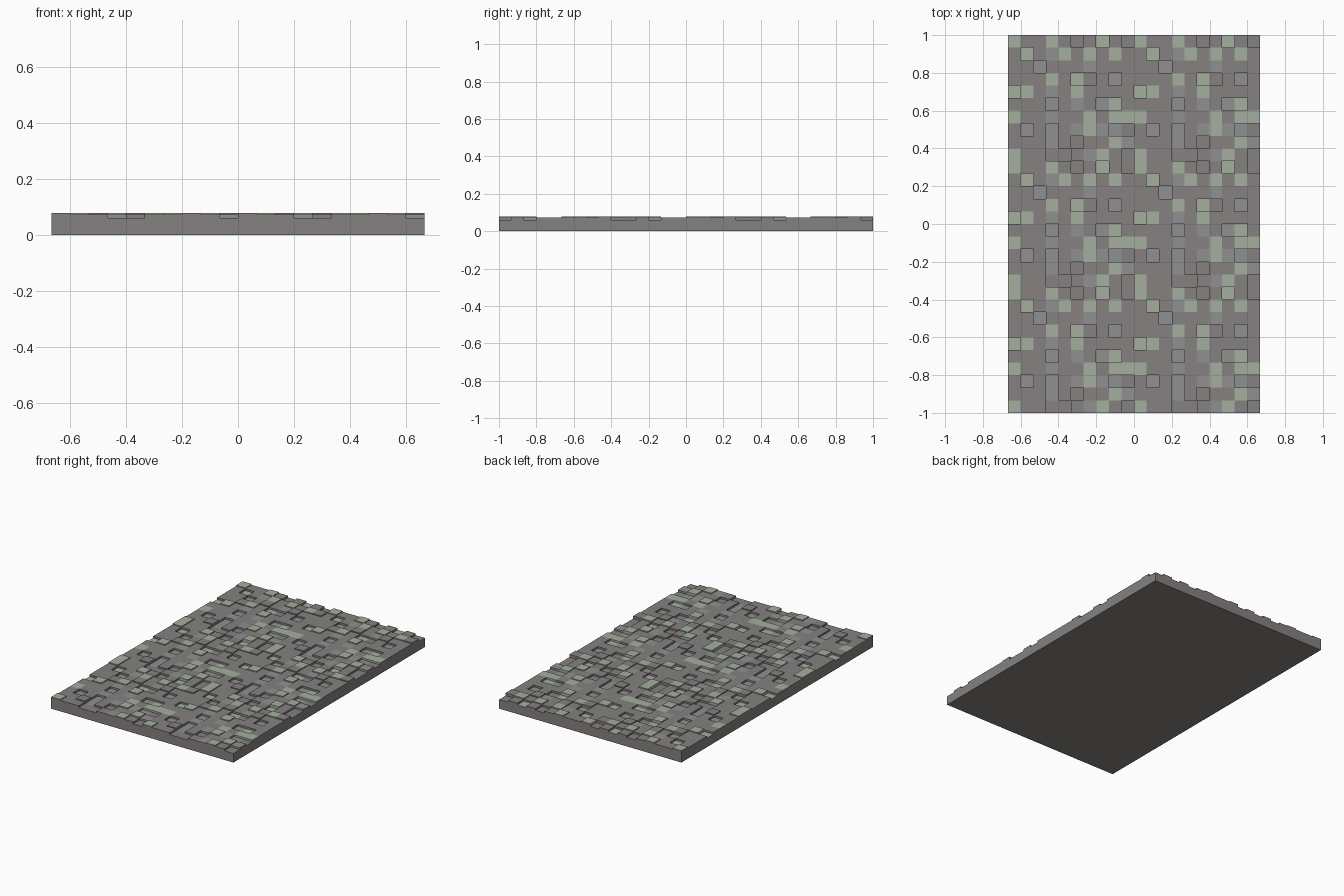
import bpy, bmesh

if "Cube" in bpy.data.objects:
    bpy.data.objects.remove(bpy.data.objects["Cube"])

# Repeating 10 x 10 tile of worn cobbles, back row first
# . stone   g pale stone   h raised stone   G raised moss   m flush moss
# o stone pit   # pale pit   P moss pit
PATTERN = [
    "G..G.o.P.o",
    ".P.gG.G.Gh",
    "..#.h.gh..",
    "..hG.Po.#.",
    "PG.g.G....",
    "...#.g.#P.",
    "m..g..m.mm",
    ".#.#.gGg#o",
    "..h#.o..Gg",
    "G..oo.gG.o",
]
HEIGHT = {'.': 0.072, 'g': 0.072, 'h': 0.078, 'G': 0.078, 'm': 0.072,
          'o': 0.06, '#': 0.06, 'P': 0.06}
COLOUR = {'.': 0, 'o': 0, 'h': 0, 'g': 1, '#': 1, 'G': 2, 'm': 2, 'P': 2}
COLS, ROWS = 20, 30
S = 2.0 / ROWS


def cell(c, r):
    return PATTERN[r % 10][c % 10]


def height(c, r):
    if 0 <= c < COLS and 0 <= r < ROWS:
        return HEIGHT[cell(c, r)]
    return 0.0


bm = bmesh.new()


def quad(points, mat):
    f = bm.faces.new([bm.verts.new(p) for p in points])
    f.material_index = mat


for r in range(ROWS):
    for c in range(COLS):
        x0, y1 = (c - COLS / 2) * S, 1 - r * S
        x1, y0 = x0 + S, y1 - S
        h, mat = height(c, r), COLOUR[cell(c, r)]
        # top of the cobble
        quad([(x0, y0, h), (x1, y0, h), (x1, y1, h), (x0, y1, h)], mat)
        # walls down to any lower neighbour or to the ground at the rim
        sides = [((x0, y0), (x1, y0), 0, 1), ((x1, y0), (x1, y1), 1, 0),
                 ((x1, y1), (x0, y1), 0, -1), ((x0, y1), (x0, y0), -1, 0)]
        for a, b, dc, dr in sides:
            n = height(c + dc, r + dr)
            if n < h:
                quad([(*a, n), (*b, n), (*b, h), (*a, h)], 0 if n == 0 else mat)

# underside
X = COLS * S / 2
quad([(-X, -1, 0), (-X, 1, 0), (X, 1, 0), (X, -1, 0)], 0)
bmesh.ops.remove_doubles(bm, verts=bm.verts, dist=1e-5)

mesh = bpy.data.meshes.new("cobbled_slab")
bm.to_mesh(mesh)
bm.free()

# stone, pale stone and moss colours
for name, col in (("stone", (0.235, 0.222, 0.215, 1)),
                  ("pale_stone", (0.28, 0.28, 0.283, 1)),
                  ("moss", (0.37, 0.43, 0.34, 1))):
    m = bpy.data.materials.new(name)
    m.diffuse_color = col
    m.use_nodes = True
    m.node_tree.nodes["Principled BSDF"].inputs["Base Color"].default_value = m.diffuse_color
    mesh.materials.append(m)

slab = bpy.data.objects.new("cobbled_slab", mesh)
bpy.context.collection.objects.link(slab)
